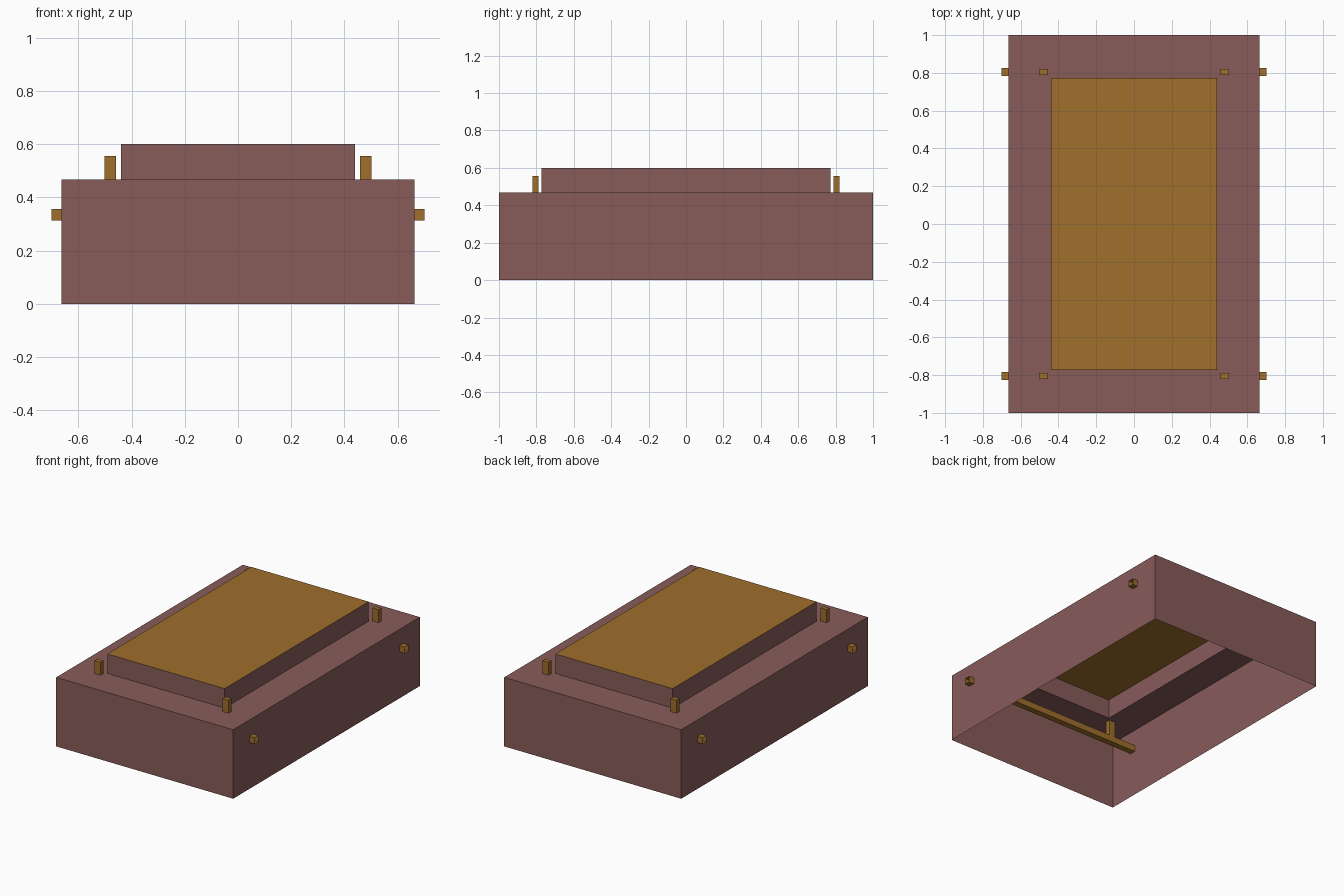
import bpy, bmesh

if "Cube" in bpy.data.objects:
    bpy.data.objects.remove(bpy.data.objects["Cube"])


def material(name, rgb):
    m = bpy.data.materials.new(name)
    m.diffuse_color = (*rgb, 1.0)
    m.use_nodes = True
    m.node_tree.nodes["Principled BSDF"].inputs["Base Color"].default_value = m.diffuse_color
    return m


brown = material("dusty brown", (0.242, 0.107, 0.102))
gold = material("ochre gold", (0.342, 0.156, 0.025))


def finish(bm, name, mats):
    mesh = bpy.data.meshes.new(name)
    bm.to_mesh(mesh)
    bm.free()
    for m in mats:
        mesh.materials.append(m)
    obj = bpy.data.objects.new(name, mesh)
    bpy.context.collection.objects.link(obj)
    return obj


def box(bm, lo, hi):
    """Add a box between two corners and return its faces."""
    verts = bmesh.ops.create_cube(bm, size=1)["verts"]
    for v in verts:
        v.co = [lo[i] if v.co[i] < 0 else hi[i] for i in range(3)]
    return list({f for v in verts for f in v.link_faces})


def facing(faces, axis, signs):
    return [f for f in faces
            if any(f.normal[axis] * s > 0.9 for s in signs)]


# Hollow stepped shell, open underneath: the top is inset and raised
bm = bmesh.new()
faces = box(bm, (-0.664, -1, 0), (0.664, 1, 0.468))
bm.normal_update()
top = facing(faces, 2, [1])[0]
bmesh.ops.delete(bm, geom=facing(faces, 2, [-1]), context='FACES_ONLY')
ring = bmesh.ops.extrude_face_region(bm, geom=[top])
inner = [g for g in ring["geom"] if isinstance(g, bmesh.types.BMFace)][0]
if top.is_valid:
    bmesh.ops.delete(bm, geom=[top], context='FACES_ONLY')
for v in inner.verts:
    v.co.x *= 0.44 / 0.664
    v.co.y *= 0.772
wall = bmesh.ops.extrude_face_region(bm, geom=[inner])
lid = [g for g in wall["geom"] if isinstance(g, bmesh.types.BMFace)][0]
if inner.is_valid:
    bmesh.ops.delete(bm, geom=[inner], context='FACES_ONLY')
for v in lid.verts:
    v.co.z = 0.6
lid.material_index = 1  # gold lid
bm.normal_update()
finish(bm, "stepped_shell", [brown, gold])

for side, sy in (("front", -1), ("back", 1)):
    y = sy * 0.804
    # Square axle tube through both side walls, open at its ends
    bm = bmesh.new()
    faces = box(bm, (-0.702, y - 0.021, 0.314), (0.702, y + 0.021, 0.357))
    bm.normal_update()
    bmesh.ops.delete(bm, geom=facing(faces, 0, [1, -1]), context='FACES_ONLY')
    finish(bm, side + "_axle", [gold])

    # Upright posts standing on the axle and passing through the rim
    for hand, sx in (("left", -1), ("right", 1)):
        bm = bmesh.new()
        x = sx * 0.481
        box(bm, (x - 0.022, y - 0.016, 0.335), (x + 0.022, y + 0.016, 0.556))
        finish(bm, f"{side}_{hand}_post", [gold])
